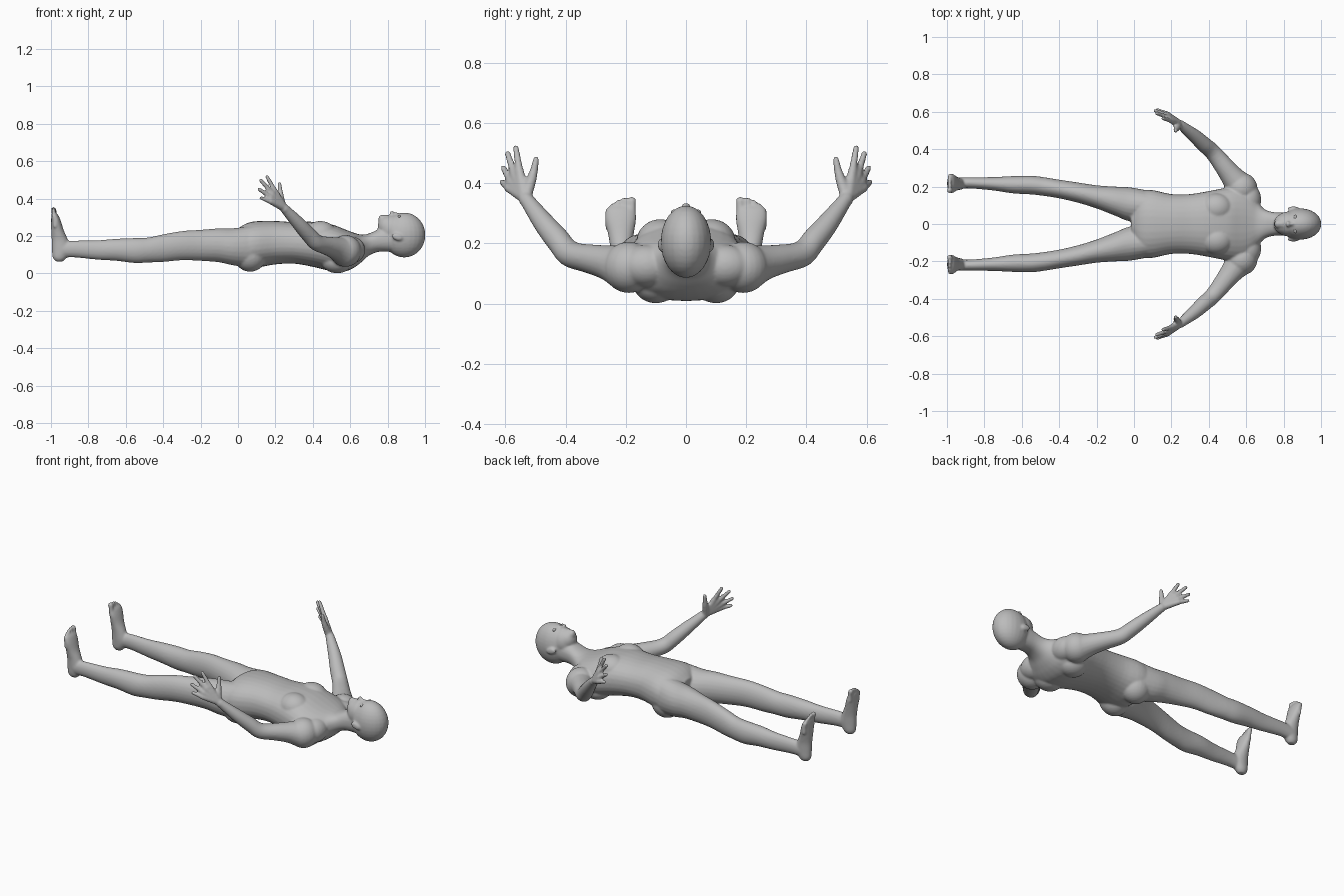
import bpy, bmesh, math
from mathutils import Vector, Matrix

cube = bpy.data.objects.get("Cube")
if cube:
    bpy.data.objects.remove(cube, do_unlink=True)

skin = bpy.data.materials.new("plain_grey")
skin.use_nodes = True
GREY = (0.5, 0.5, 0.5, 1)
skin.diffuse_color = GREY
skin.node_tree.nodes["Principled BSDF"].inputs["Base Color"].default_value = GREY

X, Y, Z = Vector((1, 0, 0)), Vector((0, 1, 0)), Vector((0, 0, 1))
bm = bmesh.new()


def smooth_rows(rows, steps=4):
    """Catmull-Rom interpolation of section rows."""
    out = []
    for i in range(len(rows) - 1):
        a, b, c, d = (rows[max(0, min(len(rows) - 1, i + k))] for k in (-1, 0, 1, 2))
        for s in range(steps):
            t = s / steps
            out.append([0.5 * (2 * q + (r - p) * t + (2 * p - 5 * q + 4 * r - w) * t * t
                               + (3 * q - p - 3 * r + w) * t ** 3)
                        for p, q, r, w in zip(a, b, c, d)])
    return out + [list(rows[-1])]


def loft(rows, u, v, sides=24, power=2.0):
    """Rows of x, y, z, radius along u, radius along v."""
    rings = []
    for x, y, z, ru, rv in smooth_rows(rows):
        ring = []
        for k in range(sides):
            t = 2 * math.pi * k / sides
            c, s = math.cos(t), math.sin(t)
            cu = math.copysign(abs(c) ** (2 / power), c) * ru
            sv = math.copysign(abs(s) ** (2 / power), s) * rv
            ring.append(bm.verts.new(Vector((x, y, z)) + u * cu + v * sv))
        rings.append(ring)
    for a, b in zip(rings, rings[1:]):
        for k in range(sides):
            j = (k + 1) % sides
            bm.faces.new((a[k], a[j], b[j], b[k]))
    bm.faces.new(rings[0])
    bm.faces.new(rings[-1])


def ball(target, centre, radii, turn=0.0):
    m = Matrix.Translation(centre) @ Matrix.Rotation(turn, 4, 'Y') @ Matrix.Diagonal((*radii, 1))
    bmesh.ops.create_uvsphere(target, u_segments=24, v_segments=16, radius=1, matrix=m)


def tube(points, radii, side, sides=12):
    """Rounded limb along a path, mirrored by side."""
    pts = [Vector((p[0], p[1] * side, p[2])) for p in points]
    d = (pts[-1] - pts[0]).normalized()
    u = d.cross(Z if abs(d.z) < 0.9 else X).normalized()
    loft([(*p, r, r) for p, r in zip(pts, radii)], u, d.cross(u), sides)
    for p, r in ((pts[0], radii[0]), (pts[-1], radii[-1])):
        ball(bm, p, (r, r, r))


# Torso and neck: x, bottom, top, half width
torso = [(-.015, .09, .225, .06), (.03, .04, .26, .165), (.09, .03, .278, .182),
         (.2, .048, .28, .16), (.3, .052, .274, .160), (.4, .035, .276, .176),
         (.5, .012, .262, .195), (.57, .01, .236, .2), (.62, .03, .217, .175),
         (.66, .06, .207, .12), (.7, .095, .213, .078), (.75, .115, .235, .063),
         (.82, .115, .26, .062)]
loft([(x, 0, (lo + hi) / 2, w, (hi - lo) / 2) for x, lo, hi, w in torso], Y, Z, 32, 2.25)

# Head: skull, face, jaw, chin, nose, lips
ball(bm, (.889, 0, .205), (.113, .084, .12))
ball(bm, (.825, 0, .235), (.072, .067, .078))
ball(bm, (.795, 0, .25), (.048, .054, .058))
ball(bm, (.770, 0, .288), (.02, .024, .026))
ball(bm, (.84, 0, .312), (.03, .010, .016), .25)
ball(bm, (.823, 0, .320), (.011, .016, .016))
ball(bm, (.795, 0, .303), (.006, .021, .012))
ball(bm, (.784, 0, .302), (.006, .018, .012))

# Leg and foot sections
leg = [(-.94, .22, .128, .03, .044), (-.87, .22, .13, .03, .045), (-.75, .215, .125, .036, .052),
       (-.65, .21, .126, .046, .059), (-.55, .208, .122, .05, .067), (-.48, .2, .125, .05, .067),
       (-.4, .187, .135, .05, .074), (-.3, .168, .148, .054, .078), (-.2, .145, .15, .062, .083),
       (-.1, .122, .15, .078, .091), (-.02, .105, .142, .091, .1), (.08, .1, .145, .078, .11)]
foot = [(-.955, .215, .064, .02, .016), (-.953, .215, .085, .038, .029), (-.945, .215, .13, .05, .034),
        (-.953, .215, .18, .043, .036), (-.965, .216, .23, .034, .043), (-.973, .217, .28, .026, .052),
        (-.979, .217, .31, .019, .049), (-.983, .215, .322, .012, .043)]
toes = [(.18, .34, .015), (.205, .342, .011), (.225, .334, .011), (.243, .323, .010), (.259, .308, .010)]

# Arm and hand joints
arm_path = [(.575, .19, .12), (.53, .245, .135), (.48, .31, .148), (.42, .385, .165),
            (.375, .425, .21), (.32, .475, .27), (.25, .53, .345)]
arm_radii = [.085, .064, .052, .044, .042, .036, .025]
fingers = [((.197, .553, .442), (.155, .565, .517)), ((.182, .570, .430), (.122, .592, .497)),
           ((.174, .583, .408), (.113, .606, .450)), ((.174, .590, .384), (.124, .610, .403))]

for s in (1, -1):
    loft([(x, y * s, z, a, b) for x, y, z, a, b in leg], Y, Z)
    loft([(x, y * s, z, a, b) for x, y, z, a, b in foot], X, Y)
    for y, z, r in toes:
        tube([(-.978, y, z - .055), (-.982, y, z - .02), (-.986, y, z)], (r, r * .9, r), s)

    # Buttock, shoulder blade, chest and collar muscle
    ball(bm, (.065, .088 * s, .1), (.09, .085, .091))
    ball(bm, (.53, .1 * s, .065), (.085, .075, .064))
    ball(bm, (.44, .085 * s, .205), (.09, .08, .075))
    ball(bm, (.61, .13 * s, .125), (.07, .09, .07))

    # Arm, palm, fingers and thumb
    tube(arm_path, arm_radii, s, 20)
    for base, tip in fingers:
        mid = [(a + b) / 2 for a, b in zip(base, tip)]
        tube([(.243, .535, .352), base], (.021, .015), s)
        tube([base, mid, tip], (.0135, .012, .0105), s)
    tube([(.238, .53, .36), (.228, .512, .415), (.224, .503, .45), (.222, .498, .478)],
         (.02, .017, .013, .011), s)

    # Ear
    ball(bm, (.852, .083 * s, .195), (.032, .011, .019), .3)


def finish(name, mesh_bm):
    bmesh.ops.recalc_face_normals(mesh_bm, faces=mesh_bm.faces)
    mesh = bpy.data.meshes.new(name)
    mesh_bm.to_mesh(mesh)
    mesh_bm.free()
    mesh.materials.append(skin)
    mesh.polygons.foreach_set("use_smooth", [True] * len(mesh.polygons))
    obj = bpy.data.objects.new(name, mesh)
    bpy.context.collection.objects.link(obj)
    return obj


# Fuse the overlapping forms into one continuous skin
body = finish("body", bm)
fuse = body.modifiers.new("fuse", 'REMESH')
fuse.mode = 'VOXEL'
fuse.voxel_size = 0.006
fuse.use_smooth_shade = True
soften = body.modifiers.new("soften", 'SMOOTH')
soften.factor = 0.5
soften.iterations = 6

# Closed eyelids
for side, s in (("left", 1), ("right", -1)):
    eye = bmesh.new()
    ball(eye, (.862, .034 * s, .304), (.008, .016, .009))
    finish(side + "_eyelid", eye)
